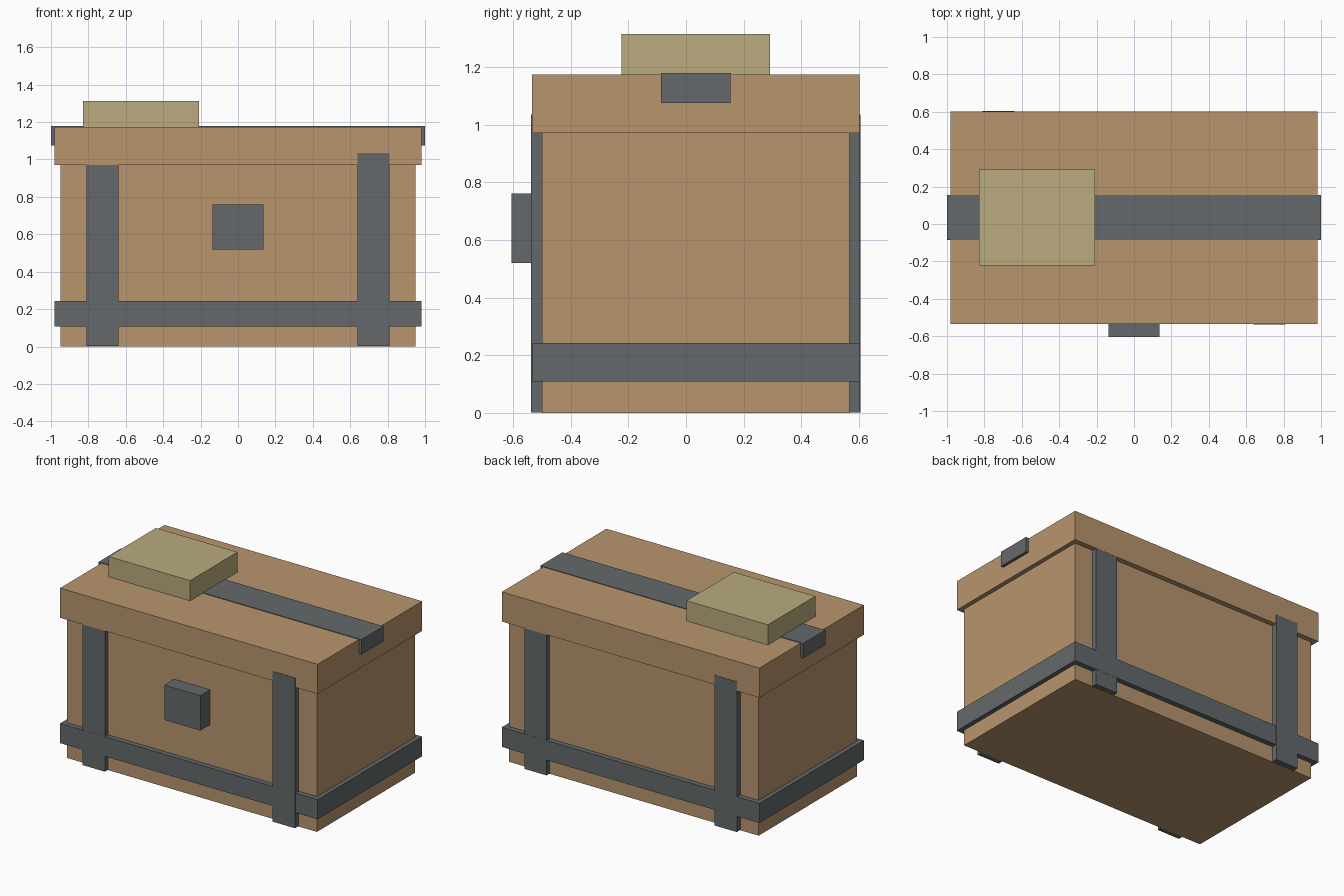
import bpy

if "Cube" in bpy.data.objects:
    bpy.data.objects.remove(bpy.data.objects["Cube"])


def material(name, rgb):
    m = bpy.data.materials.new(name)
    m.diffuse_color = (*rgb, 1)
    m.use_nodes = True
    m.node_tree.nodes["Principled BSDF"].inputs["Base Color"].default_value = m.diffuse_color
    return m


WOOD = material("wood", (0.48, 0.30, 0.155))
IRON = material("iron", (0.127, 0.141, 0.147))
PALE = material("pale_wood", (0.49, 0.41, 0.215))


def box(name, x, y, z, mat):
    """Box from (min, max) ranges on each axis."""
    bpy.ops.mesh.primitive_cube_add(size=1)
    o = bpy.context.object
    o.name = name
    ranges = (x, y, z)
    center = [(a + b) / 2 for a, b in ranges]
    size = [b - a for a, b in ranges]
    for v in o.data.vertices:
        v.co = [c * s for c, s in zip(v.co, size)]
    o.location = center
    o.data.materials.append(mat)
    return o


CY = 0.034  # chest centre in y; the latch pushes it off the origin

# Wooden chest and overhanging lid
box("chest_body", (-0.95, 0.95), (CY - 0.533, CY + 0.533), (0, 0.97), WOOD)
box("lid", (-0.98, 0.98), (CY - 0.568, CY + 0.568), (0.97, 1.174), WOOD)

# Iron band around the base
box("base_band", (-0.98, 0.98), (CY - 0.568, CY + 0.568), (0.108, 0.243), IRON)

# Upright straps: on each face one laps over the lid, the other tucks under it
for side, face in ((-1, "front"), (1, "back")):
    for sx, depth, top, kind in ((-side, 0.571, 1.035, "long"),
                                 (side, 0.567, 0.97, "short")):
        xs = sorted((sx * 0.64, sx * 0.81))
        ys = sorted((CY + side * 0.50, CY + side * depth))
        box(f"{face}_{kind}_strap", xs, ys, (0.002, top), IRON)

# Strap running along the lid and over both ends
box("lid_strap", (-1, 1), (CY - 0.12, CY + 0.12), (1.075, 1.178), IRON)

# Front latch and the block resting on the lid
box("latch", (-0.137, 0.137), (-0.605, -0.48), (0.52, 0.76), IRON)
box("lid_block", (-0.828, -0.208), (-0.223, 0.292), (1.16, 1.313), PALE)
